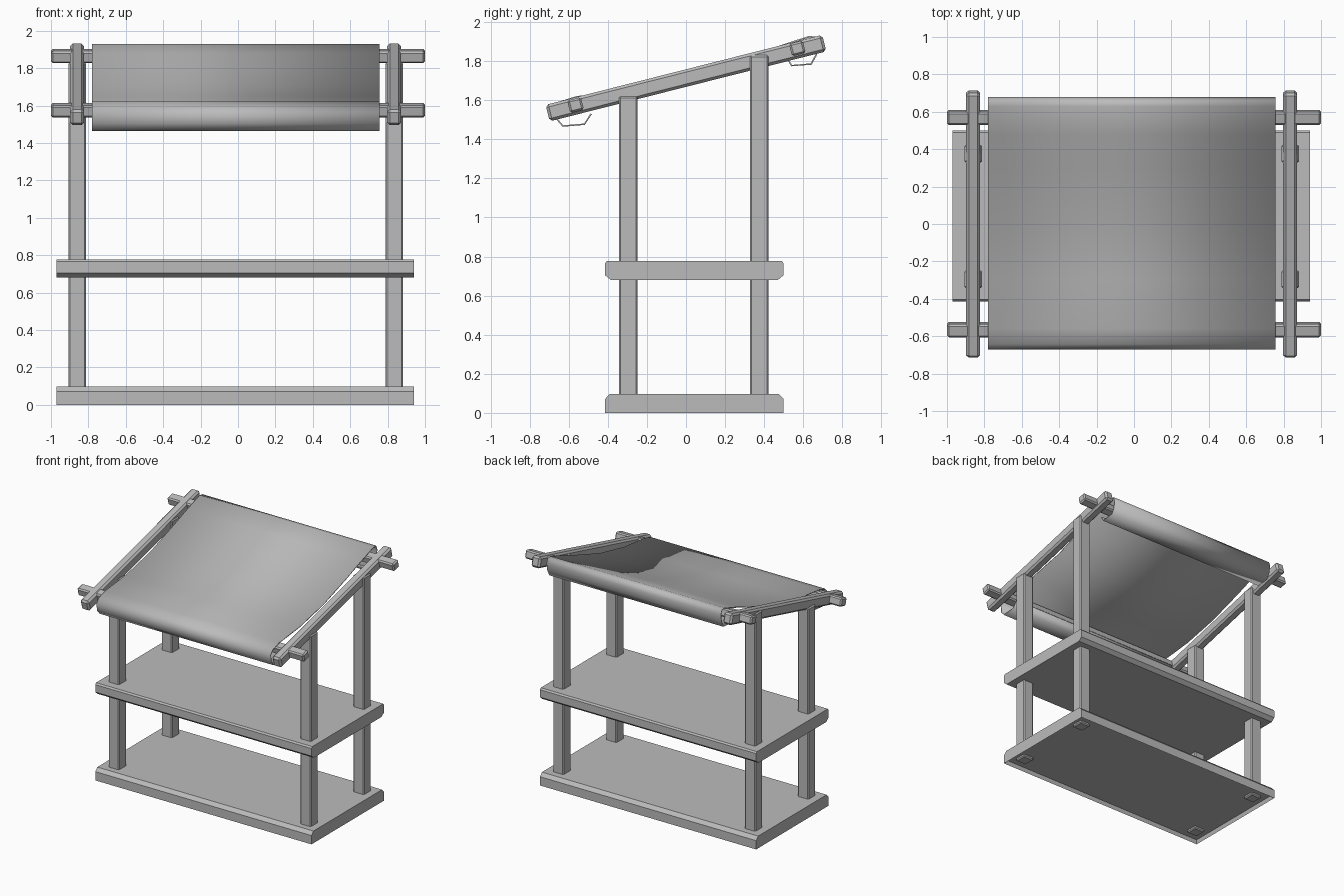
import bpy
import bmesh
import math
from mathutils import Matrix

cube = bpy.data.objects.get("Cube")
if cube:
    bpy.data.objects.remove(cube, do_unlink=True)

grey = bpy.data.materials.new("plain grey")
grey.use_nodes = True
colour = (0.5, 0.5, 0.5, 1)
grey.diffuse_color = colour
grey.node_tree.nodes["Principled BSDF"].inputs["Base Color"].default_value = colour


def finish(name, bm, angle=35):
    bmesh.ops.recalc_face_normals(bm, faces=bm.faces)
    mesh = bpy.data.meshes.new(name)
    bm.to_mesh(mesh)
    bm.free()
    obj = bpy.data.objects.new(name, mesh)
    bpy.context.collection.objects.link(obj)
    mesh.materials.append(grey)
    bpy.ops.object.select_all(action='DESELECT')
    obj.select_set(True)
    bpy.context.view_layer.objects.active = obj
    bpy.ops.object.shade_smooth_by_angle(angle=math.radians(angle))
    return obj


def beam(name, centre, size, tilt=0.0, bevel=0.01):
    """Square timber with softened edges, tilted about x."""
    bm = bmesh.new()
    bmesh.ops.create_cube(bm, size=1, matrix=Matrix.Diagonal((*size, 1)))
    bmesh.ops.bevel(bm, geom=bm.edges[:], offset=bevel, segments=1, affect='EDGES')
    bm.transform(Matrix.Translation(centre) @ Matrix.Rotation(tilt, 4, 'X'))
    return finish(name, bm)


def extrude_profile(name, profile, x0, x1, closed):
    """Sweep a (y, z) profile along x."""
    bm = bmesh.new()
    a, b = [[bm.verts.new((x, y, z)) for y, z in profile] for x in (x0, x1)]
    n = len(profile)
    for i in range(n if closed else n - 1):
        j = (i + 1) % n
        bm.faces.new((a[i], a[j], b[j], b[i]))
    if closed:
        bm.faces.new(a)
        bm.faces.new(b)
    return bm


# Shelf and base boards: the same chamfered section, one turned over
X0, X1, Y0, Y1 = -0.97, 0.94, -0.415, 0.5
section = [(Y0 + 0.03, 0), (Y0, 0.025), (Y0, 0.085), (Y0 + 0.01, 0.097),
           (Y1 - 0.01, 0.097), (Y1, 0.085), (Y1, 0.025), (Y1 - 0.03, 0)]
finish("middle_shelf", extrude_profile(
    "middle_shelf", [(y, z + 0.68) for y, z in section], X0, X1, True))

base_section = [(Y0, 0), (Y0, 0.07), (Y0 + 0.025, 0.097),
                (Y1 - 0.025, 0.097), (Y1, 0.07), (Y1, 0)]
bm = extrude_profile("base", base_section, X0, X1, True)
# Shallow recess under the base
bm.normal_update()
bottom = min(bm.faces, key=lambda f: f.calc_center_median().z)
bmesh.ops.inset_region(bm, faces=[bottom], thickness=0.015)
bmesh.ops.translate(bm, verts=bottom.verts, vec=(0, 0, 0.03))
finish("base", bm)

# Posts and sloping side rails
slope = math.radians(14.2)
for side, x in (("right", -0.86), ("left", 0.835)):
    for end, y, top in (("front", -0.295, 1.62), ("back", 0.375, 1.83)):
        beam(f"{end}_{side}_post", (x, y, (top + 0.01) / 2),
             (0.095, 0.095, top - 0.01), bevel=0.008)
    beam(f"{side}_roof_rail", (x, 0, 1.713), (0.075, 1.46, 0.087), slope, 0.014)

# Cross bars carrying the awning
for end, y, z in (("front", -0.565, 1.575), ("back", 0.57, 1.865)):
    beam(f"{end}_cross_bar", (0, y, z), (2, 0.072, 0.066), slope)

# Fabric awning folded around both bars
cloth = [(-0.485, 1.53), (-0.52, 1.477), (-0.63, 1.468), (-0.662, 1.505),
         (-0.668, 1.56), (-0.64, 1.592), (-0.56, 1.617), (-0.3, 1.645),
         (0, 1.71), (0.3, 1.81), (0.48, 1.876), (0.63, 1.925), (0.66, 1.922),
         (0.674, 1.89), (0.665, 1.83), (0.64, 1.785), (0.54, 1.777), (0.52, 1.812)]
awning = finish("fabric_awning", extrude_profile("awning", cloth, -0.78, 0.757, False), 60)
thick = awning.modifiers.new("thickness", 'SOLIDIFY')
thick.thickness = 0.008
thick.offset = 0
